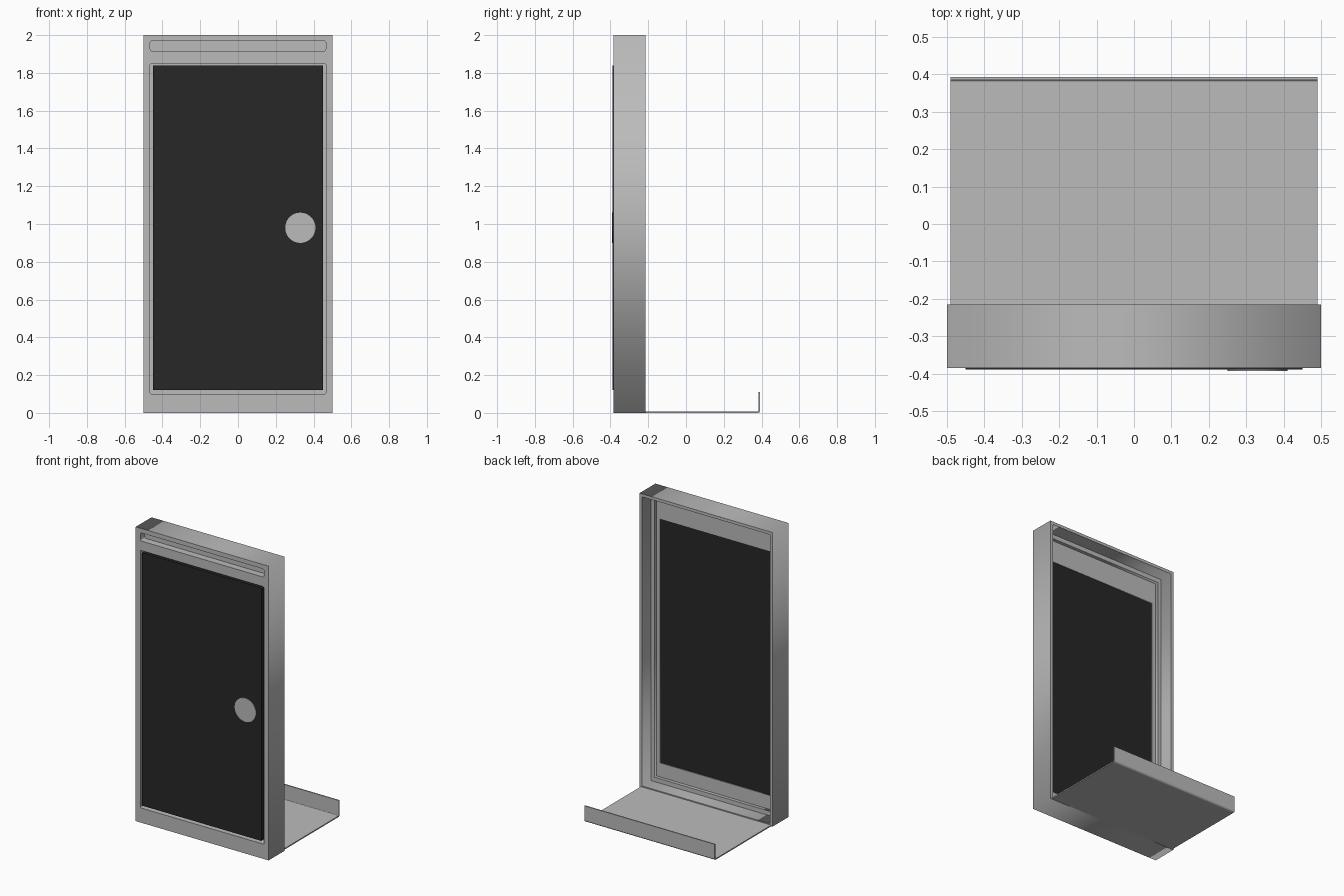
import bpy, bmesh, math

if "Cube" in bpy.data.objects:
    bpy.data.objects.remove(bpy.data.objects["Cube"])


def material(name, value):
    m = bpy.data.materials.new(name)
    m.diffuse_color = (value, value, value, 1)
    m.use_nodes = True
    m.node_tree.nodes["Principled BSDF"].inputs["Base Color"].default_value = m.diffuse_color
    return m


GREY = material("metal_grey", 0.5)
BLACK = material("panel_black", 0.02)


def rect(x, z0, z1, r=0.0):
    """Rectangle outline centred on x = 0, with optional rounded corners."""
    if r == 0:
        return [(-x, z0), (x, z0), (x, z1), (-x, z1)]
    pts = []
    corners = [(x - r, z1 - r), (-x + r, z1 - r), (-x + r, z0 + r), (x - r, z0 + r)]
    for i, (cx, cz) in enumerate(corners):
        for k in range(4):
            a = math.radians(90 * i + 30 * k)
            pts.append((cx + r * math.cos(a), cz + r * math.sin(a)))
    return pts


def plate(name, outlines, y0, y1, mat):
    """Upright plate between y0 and y1; outlines after the first are holes."""
    cu = bpy.data.curves.new(name, 'CURVE')
    cu.dimensions = '2D'
    cu.fill_mode = 'BOTH'
    cu.extrude = (y1 - y0) / 2
    for pts in outlines:
        sp = cu.splines.new('POLY')
        sp.points.add(len(pts) - 1)
        for p, (x, z) in zip(sp.points, pts):
            p.co = (x, z, 0, 1)
        sp.use_cyclic_u = True
    ob = bpy.data.objects.new(name, cu)
    ob.location.y = (y0 + y1) / 2
    ob.rotation_euler.x = math.pi / 2
    cu.materials.append(mat)
    bpy.context.collection.objects.link(ob)
    bpy.ops.object.select_all(action='DESELECT')
    bpy.context.view_layer.objects.active = ob
    ob.select_set(True)
    bpy.ops.object.convert(target='MESH')
    return bpy.context.object


FRONT, BACK = -0.385, -0.215

# Outer walls of the frame
plate("frame_walls", [rect(0.5, 0, 2), rect(0.48, 0.015, 1.98)], -0.335, BACK, GREY)

# Front face with door opening and top slot
plate("front_face", [rect(0.5, 0, 2), rect(0.465, 0.10, 1.85, 0.008),
                     rect(0.465, 1.915, 1.97, 0.012)], FRONT, -0.335, GREY)

# Inner backing with window, and the stepped rim behind it
plate("backing_panel", [rect(0.48, 0.015, 1.98), rect(0.427, 0.14, 1.80)],
      -0.338, -0.333, GREY)
plate("inner_rim", [rect(0.48, 0.015, 1.98), rect(0.454, 0.045, 1.95)],
      -0.333, -0.31, GREY)

# Dark door panel and its round plate
plate("door_panel", [rect(0.45, 0.12, 1.84, 0.005)], -0.389, -0.338, BLACK)
disc = [(0.33 + 0.08 * math.cos(2 * math.pi * i / 48),
         0.98 + 0.08 * math.sin(2 * math.pi * i / 48)) for i in range(48)]
plate("round_plate", [disc], -0.393, -0.388, GREY)

# Rear tray: thin sheet bent up into a lip, profile in (y, z)
T, R, END = 0.008, 0.014, 0.393
bend = [math.radians(-90 + 18 * k) for k in range(6)]


def arc(r):
    return [(END - R + r * math.cos(a), R + r * math.sin(a)) for a in bend]


profile = ([(BACK, 0)] + arc(R) + [(END, 0.11), (END - T, 0.11)]
           + arc(R - T)[::-1] + [(BACK, T)])
bm = bmesh.new()
face = bm.faces.new([bm.verts.new((-0.49, y, z)) for y, z in profile])
ext = bmesh.ops.extrude_face_region(bm, geom=[face])
bmesh.ops.translate(bm, vec=(0.98, 0, 0),
                    verts=[v for v in ext["geom"] if isinstance(v, bmesh.types.BMVert)])
bmesh.ops.recalc_face_normals(bm, faces=bm.faces)
mesh = bpy.data.meshes.new("rear_tray")
bm.to_mesh(mesh)
bm.free()
mesh.materials.append(GREY)
tray = bpy.data.objects.new("rear_tray", mesh)
bpy.context.collection.objects.link(tray)
